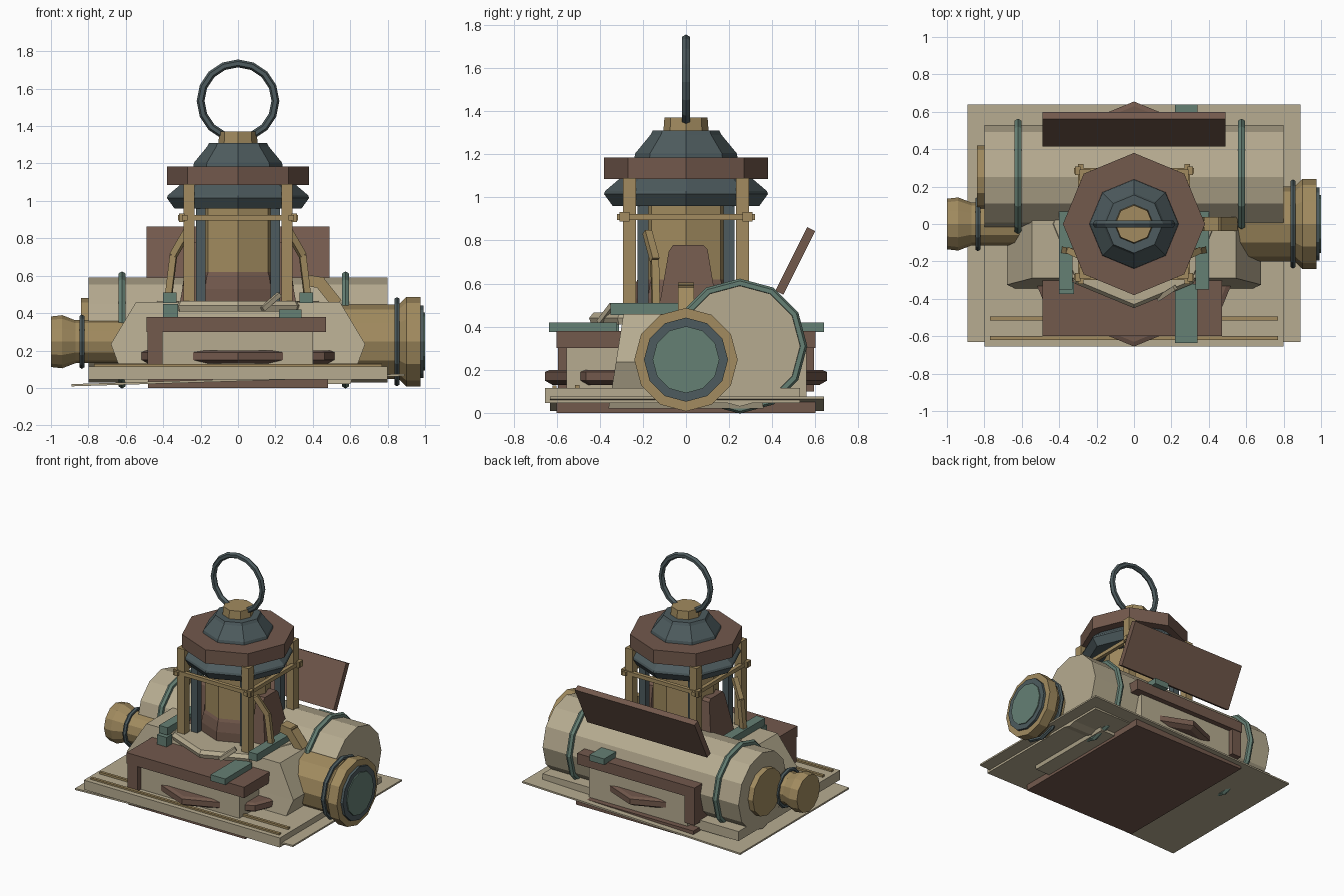
import bpy, bmesh, math
from mathutils import Vector, Matrix

if "Cube" in bpy.data.objects:
    bpy.data.objects.remove(bpy.data.objects["Cube"])


def material(name, rgb):
    m = bpy.data.materials.new(name)
    m.diffuse_color = (*rgb, 1)
    m.use_nodes = True
    m.node_tree.nodes["Principled BSDF"].inputs["Base Color"].default_value = m.diffuse_color
    return m


CREAM = material("cream", (0.47, 0.41, 0.28))
BRASS = material("brass", (0.36, 0.26, 0.115))
BROWN = material("brown", (0.17, 0.10, 0.073))
TEAL = material("teal", (0.13, 0.215, 0.175))
SLATE = material("slate", (0.075, 0.105, 0.112))


def finish(name, bm, mat):
    bmesh.ops.recalc_face_normals(bm, faces=bm.faces)
    me = bpy.data.meshes.new(name)
    bm.to_mesh(me)
    bm.free()
    me.materials.append(mat)
    ob = bpy.data.objects.new(name, me)
    bpy.context.collection.objects.link(ob)
    return ob


def box(name, mat, x, y, z):
    """Box from its x, y and z ranges."""
    bm = bmesh.new()
    bmesh.ops.create_cube(bm, size=1)
    for v in bm.verts:
        v.co = [(a + b) / 2 + c * (b - a) for (a, b), c in zip((x, y, z), v.co)]
    return finish(name, bm, mat)


def bar(name, mat, a, b, w, d=None):
    """Rectangular bar between two points."""
    a, b = Vector(a), Vector(b)
    bm = bmesh.new()
    bmesh.ops.create_cube(bm, size=1)
    rot = (b - a).to_track_quat('Z', 'Y').to_matrix().to_4x4()
    scale = Matrix.Diagonal((w, d or w, (b - a).length, 1))
    bm.transform(Matrix.Translation((a + b) / 2) @ rot @ scale)
    return finish(name, bm, mat)


def lathe(name, mat, profile, n=8, axis='Z', loc=(0, 0, 0)):
    """Turned solid from (radius, height) pairs, along z or x."""
    bm = bmesh.new()
    rings = []
    for r, h in profile:
        ring = []
        for i in range(n):
            a = math.tau * i / n
            p = (r * math.cos(a), r * math.sin(a), h)
            if axis == 'X':
                p = (h, p[0], p[1])
            ring.append(bm.verts.new(Vector(p) + Vector(loc)))
        rings.append(ring)
    for lo, hi in zip(rings, rings[1:]):
        for i in range(n):
            j = (i + 1) % n
            bm.faces.new((lo[i], lo[j], hi[j], hi[i]))
    bm.faces.new(rings[0])
    bm.faces.new(rings[-1])
    return finish(name, bm, mat)


def hoop(name, mat, loc, big, small, axis, n=16):
    bpy.ops.mesh.primitive_torus_add(
        major_segments=n, minor_segments=6, major_radius=big, minor_radius=small,
        location=loc, rotation=(0, math.pi / 2, 0) if axis == 'X' else (math.pi / 2, 0, 0))
    ob = bpy.context.object
    ob.name = name
    ob.data.materials.append(mat)
    return ob


# Base: tilted sheet, board with brass rails, underplate
bar("base_sheet", CREAM, (-0.89, 0.005, 0.012), (0.89, 0.005, 0.07), 0.012, 1.27).name
sheet = bpy.data.objects["base_sheet"]
bpy.data.meshes.remove(sheet.data)
bm = bmesh.new()
bmesh.ops.create_cube(bm, size=1)
for v in bm.verts:
    v.co = (v.co.x * 1.78, 0.005 + v.co.y * 1.27, 0.042 + v.co.x * 0.055 + v.co.z * 0.012)
finish("tilted_sheet", bm, CREAM)
box("base_board", CREAM, (-0.8, 0.8), (-0.655, 0.53), (0.045, 0.115))
box("under_plate", BROWN, (-0.48, 0.48), (-0.6, 0.6), (0.0, 0.06))
lathe("under_disc", BRASS, [(0.3, 0.001), (0.3, 0.03)])
box("front_rail", BRASS, (-0.77, 0.77), (-0.62, -0.6), (0.11, 0.127))
box("rear_rail", BRASS, (-0.77, 0.77), (-0.515, -0.495), (0.11, 0.13))

# Central hull: three rectangular levels
bm = bmesh.new()
levels = []
for hx, hy, z in ((0.6, 0.36, 0.02), (0.68, 0.325, 0.235), (0.545, 0.29, 0.46)):
    levels.append([bm.verts.new((sx * hx, sy * hy, z))
                   for sx, sy in ((-1, -1), (1, -1), (1, 1), (-1, 1))])
for lo, hi in zip(levels, levels[1:]):
    for i in range(4):
        bm.faces.new((lo[i], lo[(i + 1) % 4], hi[(i + 1) % 4], hi[i]))
bm.faces.new(levels[0])
bm.faces.new(levels[-1])
finish("hull", bm, CREAM)

# Long chest with lid, side plate, octagonal bumper and straps
box("chest", CREAM, (-0.405, 0.4), (-0.555, 0.56), (0.05, 0.31))
box("chest_side", BROWN, (-0.485, -0.405), (-0.595, 0.595), (0.1, 0.31))
box("chest_lid", BROWN, (-0.49, 0.47), (-0.6, 0.6), (0.3, 0.38))
lathe("bumper_disc", BROWN, [(0.62, 0.13), (0.655, 0.15), (0.655, 0.19), (0.63, 0.2)])
lathe("tower_collar", CREAM, [(0.44, 0.41), (0.45, 0.44), (0.43, 0.465)])
box("front_strap", TEAL, (0.22, 0.34), (-0.635, -0.32), (0.375, 0.42))
box("back_strap", TEAL, (0.22, 0.34), (0.5, 0.64), (0.375, 0.42))
box("left_clasp", TEAL, (-0.4, -0.32), (-0.375, -0.31), (0.375, 0.45))
for s in (-1, 1):
    x = sorted((s * 0.33, s * 0.4))
    box("deck_strip", TEAL, x, (-0.35, 0.07), (0.455, 0.51))
bar("small_lever", CREAM, (0.13, -0.4, 0.42), (0.22, -0.34, 0.5), 0.025)

# Horizontal tank with bands and end plate
TANK = (0, 0.25, 0.31)
lathe("tank", CREAM, [(0.28, -0.8), (0.28, 0.8)], 12, 'X', TANK)
for x in (-0.62, 0.575):
    hoop("tank_band", TEAL, (x, 0.25, 0.31), 0.292, 0.021, 'X', 12)
lathe("tank_end_plate", BRASS, [(0.17, -0.84), (0.17, -0.79)], 12, 'X', TANK)

# Large right barrel with flange and glass
C = (0, 0, 0.247)
lathe("right_barrel", BRASS, [(0.2, 0.5), (0.2, 0.86), (0.24, 0.9), (0.24, 0.975)], 12, 'X', C)
hoop("right_barrel_band", SLATE, (0.85, 0, 0.247), 0.222, 0.016, 'X', 12)
lathe("lens_rim", SLATE, [(0.195, 0.96), (0.195, 0.993)], 12, 'X', C)
lathe("lens_glass", TEAL, [(0.155, 0.97), (0.155, 1.0)], 12, 'X', C)

# Small left barrel
lathe("left_barrel", BRASS, [(0.135, -1.0), (0.142, -0.94), (0.115, -0.87), (0.115, -0.55)],
      12, 'X', C)
hoop("left_barrel_band", SLATE, (-0.835, 0, 0.247), 0.13, 0.015, 'X', 12)

# Lantern core, bowl and side fins
lathe("lantern_core", BRASS, [(0.225, 0.45), (0.225, 1.0)])
lathe("lantern_bowl", BROWN, [(0.25, 0.46), (0.25, 0.53), (0.235, 0.6), (0.2, 0.67)])
for s in (-1, 1):
    bm = bmesh.new()
    rows = [[bm.verts.new((s * x, y, z)) for y, z in
             ((-0.13, 0.46), (0.15, 0.46), (0.1, 0.76), (0.08, 0.78), (-0.06, 0.78), (-0.08, 0.75))]
            for x in (0.2, 0.26)]
    for v in rows[1][:2]:
        v.co.x += s * 0.05
    for i in range(6):
        j = (i + 1) % 6
        bm.faces.new((rows[0][i], rows[0][j], rows[1][j], rows[1][i]))
    bm.faces.new(rows[0])
    bm.faces.new(rows[1])
    finish("side_fin", bm, BROWN)

# Cage: brass posts, slate inner posts, cross rails with knobs, bent braces
for sx in (-1, 1):
    for sy in (-1, 1):
        px, py = sx * 0.262, sy * 0.262
        bar("cage_post", BRASS, (px, py, 0.44), (px, py, 1.09), 0.06)
        px, py = sx * 0.2, sy * 0.2
        bar("inner_post", SLATE, (px, py, 0.45), (px, py, 1.0), 0.05)
    bar("cross_rail", BRASS, (-0.32, sx * 0.285, 0.91), (0.32, sx * 0.285, 0.91), 0.028)
    bar("side_rail", BRASS, (sx * 0.285, -0.32, 0.91), (sx * 0.285, 0.32, 0.91), 0.028)
    for t in (-0.3, 0.3):
        bar("rail_knob", BRASS, (t - 0.015, sx * 0.285, 0.91), (t + 0.015, sx * 0.285, 0.91), 0.045)
    path = [(sx * 0.27, -0.18, 0.84), (sx * 0.345, -0.145, 0.71), (sx * 0.375, -0.14, 0.46)]
    for a, b in zip(path, path[1:]):
        bar("bent_brace", BRASS, a, b, 0.035)
bar("deck_bracket", BRASS, (0.37, 0, 0.575), (0.46, 0, 0.56), 0.075, 0.06)
bar("deck_bracket_foot", BRASS, (0.43, 0, 0.575), (0.53, 0, 0.45), 0.075, 0.06)

# Roof stack and carrying ring
lathe("roof_skirt", SLATE, [(0.34, 0.96), (0.38, 1.015), (0.375, 1.03), (0.31, 1.085)])
lathe("roof_band", BROWN, [(0.38, 1.085), (0.38, 1.185)])
lathe("roof_cone", SLATE, [(0.24, 1.18), (0.235, 1.205), (0.165, 1.29), (0.155, 1.31)])
lathe("roof_cap", BRASS, [(0.105, 1.305), (0.1, 1.37)])
hoop("carry_ring", SLATE, (0, 0, 1.535), 0.2, 0.021, 'Y', 16)

# Leaning back board
bar("back_board", BROWN, (0, 0.435, 0.565), (0, 0.582, 0.858), 0.98, 0.04)
bd = bpy.data.objects["back_board"]
bpy.data.meshes.remove(bd.data)
bm = bmesh.new()
bmesh.ops.create_cube(bm, size=1)
tilt = Matrix.Rotation(-math.atan2(0.147, 0.293), 4, 'X')
bm.transform(Matrix.Translation((0, 0.507, 0.705)) @ tilt @ Matrix.Diagonal((0.98, 0.042, 0.33, 1)))
finish("leaning_board", bm, BROWN)
